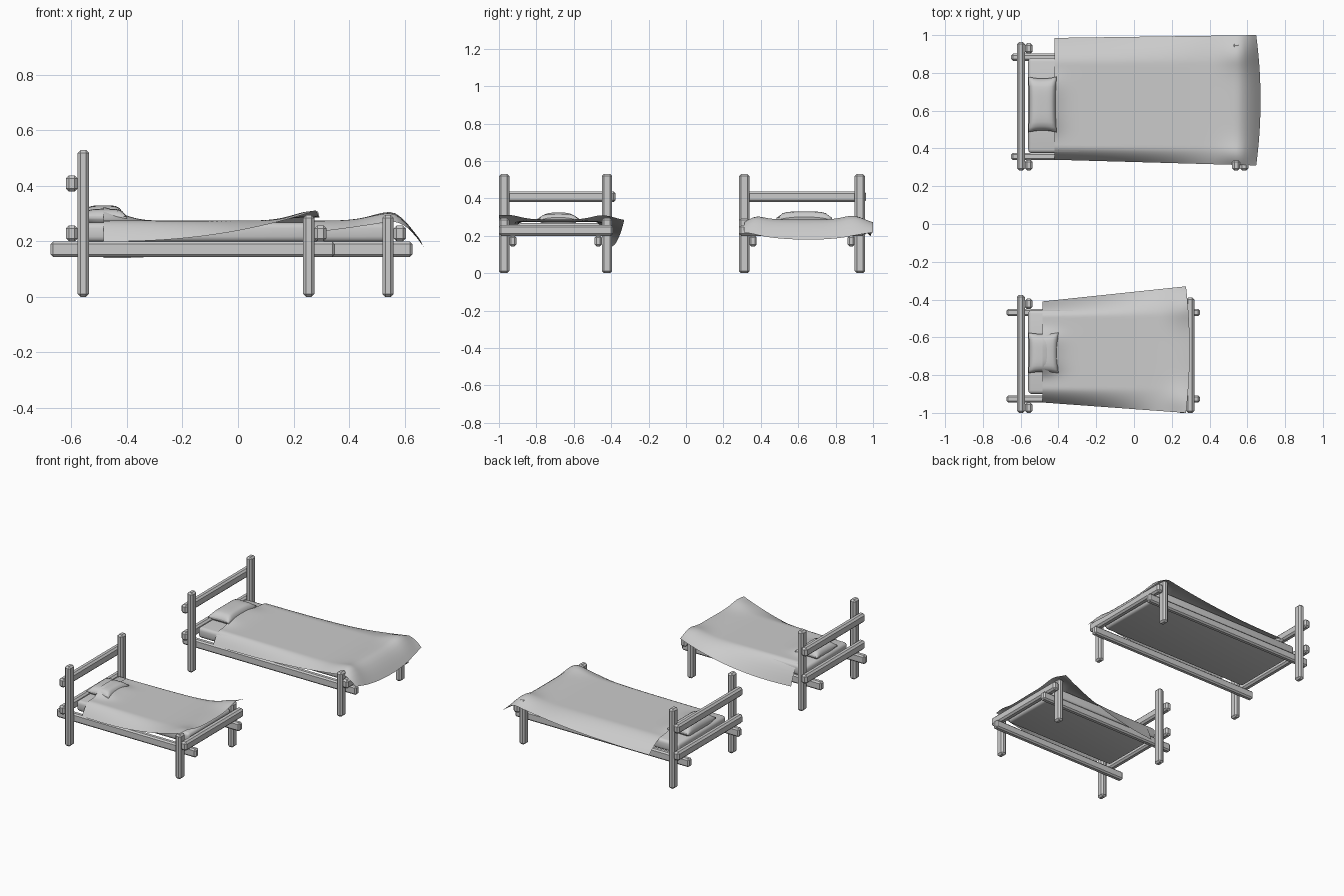
import bpy, bmesh
from math import exp, copysign
from mathutils import Vector

old = bpy.data.objects.get("Cube")
if old:
    bpy.data.objects.remove(old)

grey = bpy.data.materials.new("light_grey")
grey.use_nodes = True
colour = (0.6, 0.6, 0.6, 1)
grey.diffuse_color = colour
grey.node_tree.nodes["Principled BSDF"].inputs["Base Color"].default_value = colour


def add(name, bm, smooth=False):
    bmesh.ops.recalc_face_normals(bm, faces=bm.faces)
    mesh = bpy.data.meshes.new(name)
    for f in bm.faces:
        f.smooth = smooth
    bm.to_mesh(mesh)
    bm.free()
    mesh.materials.append(grey)
    obj = bpy.data.objects.new(name, mesh)
    bpy.context.collection.objects.link(obj)
    return obj


def beam(name, x, y, z, chamfer=0.011, segments=1, smooth=False):
    """Chamfered block given by its (low, high) extents on each axis."""
    bm = bmesh.new()
    bmesh.ops.create_cube(bm, size=1)
    for v in bm.verts:
        v.co = Vector([(a + b) / 2 + c * (b - a) for (a, b), c in zip((x, y, z), v.co)])
    bmesh.ops.bevel(bm, geom=bm.edges[:], offset=chamfer, segments=segments,
                    profile=0.5, affect='EDGES')
    return add(name, bm, smooth)


def pillow(name, x, y, z):
    """Cushion with pinched corners and slightly hollow sides."""
    bm = bmesh.new()
    bmesh.ops.create_cube(bm, size=2)
    bmesh.ops.subdivide_edges(bm, edges=bm.edges[:], cuts=11, use_grid_fill=True)
    for v in bm.verts:
        a, b, c = v.co
        puff = ((1 - a ** 4) * (1 - b ** 4)) ** 0.5
        thick = c * (0.12 + 0.88 * puff)
        p = (a * (0.93 + 0.07 * b * b), b * (0.93 + 0.07 * a * a), thick)
        v.co = Vector([(lo + hi) / 2 + t * (hi - lo) / 2 for (lo, hi), t in zip((x, y, z), p)])
    return add(name, bm, True)


def lerp(a, b, t):
    return a + (b - a) * t


def blanket(name, x, head, foot, mattress, pillow_y, edges, bow, posts, droop):
    """Sheet draped over the mattress, the pillow and the foot posts."""
    n = 48
    bm = bmesh.new()
    rows = []
    for i in range(n + 1):
        u = i / n
        y0, y1 = lerp(head[0], foot[0], u), lerp(head[1], foot[1], u)
        row = []
        for j in range(n + 1):
            t = j / n
            y = lerp(y0, y1, t)
            px = lerp(x[0], x[1], u) + bow * u ** 4 * 4 * t * (1 - t)
            # pillow bulge at the head
            mid, half = sum(pillow_y) / 2, (pillow_y[1] - pillow_y[0]) / 2
            z = 0.275 + 0.05 * exp(-((px + 0.5) / 0.1) ** 2) * exp(-((y - mid) / half) ** 4)
            # lift over the foot rail and its posts
            z += 0.012 * exp(-((px - posts[0]) / 0.12) ** 2)
            for p in posts[1:]:
                z += 0.028 * exp(-((px - posts[0]) / 0.09) ** 2 - ((y - p) / 0.1) ** 2)
            # sides hanging beyond the mattress
            for low, high, edge, sign in ((mattress[0], y0, edges[0], 1), (mattress[1], y1, edges[1], -1)):
                d = max(0, (low + 0.03 * sign - y) * sign) / abs(low + 0.03 * sign - high)
                z = lerp(z, lerp(edge[0], edge[1], u ** 2.3), min(1, d) ** 1.7)
            # foot end hanging down
            z -= droop * max(0, (px - posts[0]) / 0.12) ** 1.6
            row.append(bm.verts.new((px, y, z)))
        rows.append(row)
    for r, s in zip(rows, rows[1:]):
        for j in range(n):
            bm.faces.new((r[j], s[j], s[j + 1], r[j + 1]))
    obj = add(name, bm, True)
    # keep the sheet facing up
    if obj.data.polygons[n * n // 2].normal.z < 0:
        obj.data.flip_normals()
    return obj


def bed_frame(tag, foot_x, y0, y1, rail_x, head_y, foot_y, matt_y):
    """Four posts, three cross bars, two side rails and a mattress."""
    for side, a in (("right" if tag else "", y0), ("left", y1 - 0.055)):
        side = "front" if a == y0 else "back"
        post_y = (a, a + 0.055)
        beam(f"{tag}_head_post_{side}", (-0.578, -0.537), post_y, (0, 0.53))
        beam(f"{tag}_foot_post_{side}", (foot_x, foot_x + 0.041), post_y, (0, 0.295))
        inner = a + 0.055 if side == "front" else a - 0.038
        beam(f"{tag}_side_rail_{side}", rail_x, (inner, inner + 0.038), (0.144, 0.2), 0.009)
    for label, z in (("upper", 0.38), ("lower", 0.2)):
        beam(f"{tag}_head_bar_{label}", (-0.62, -0.578), head_y, (z, z + 0.058))
    beam(f"{tag}_foot_bar", (foot_x + 0.041, foot_x + 0.085), foot_y, (0.2, 0.258))
    beam(f"{tag}_mattress", (-0.56, foot_x + 0.035), matt_y, (0.198, 0.268), 0.02, 3, True)


# small bed
bed_frame("small", 0.234, -1.0, -0.395, (-0.675, 0.349), (-1.0, -0.376), (-1.0, -0.39), (-0.9, -0.455))
pillow("small_pillow", (-0.56, -0.4), (-0.79, -0.575), (0.255, 0.318))
blanket("small_blanket", (-0.485, 0.275), (-0.945, -0.41), (-1.0, -0.33), (-0.9, -0.455),
        (-0.79, -0.575), ((0.2, 0.31), (0.14, 0.285)), 0.02, (0.265, -0.97, -0.42), 0)

# large bed
bed_frame("large", 0.52, 0.284, 0.957, (-0.65, 0.628), (0.284, 0.963), (0.284, 0.955), (0.375, 0.88))
pillow("large_pillow", (-0.56, -0.41), (0.485, 0.78), (0.255, 0.33))
blanket("large_blanket", (-0.42, 0.647), (0.34, 0.985), (0.31, 1.0), (0.375, 0.88),
        (0.485, 0.78), ((0.2, 0.29), (0.2, 0.29)), 0.023, (0.55, 0.32, 0.93), 0.1)
